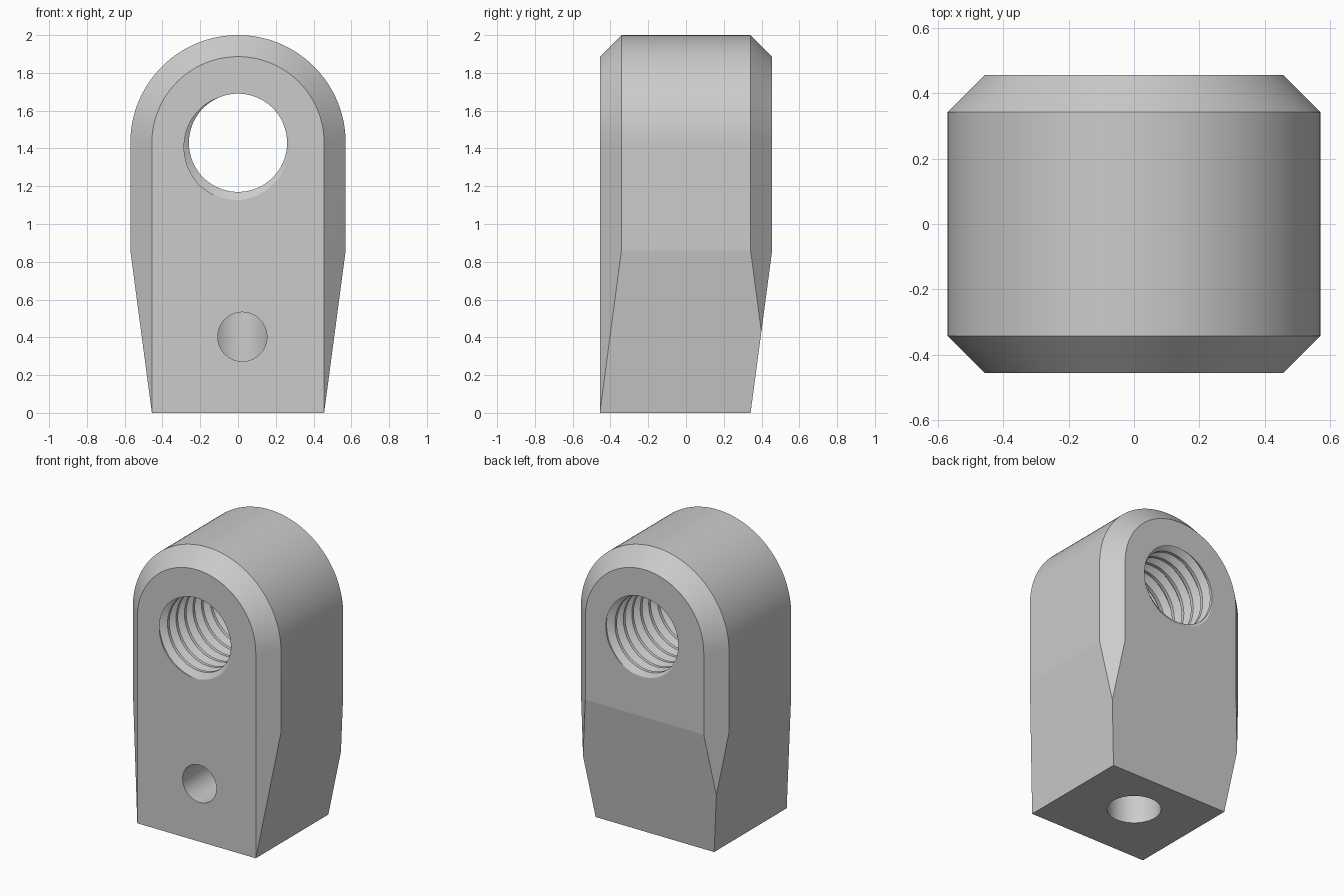
import bpy, bmesh, math
from mathutils import Vector, Matrix

if "Cube" in bpy.data.objects:
    bpy.data.objects.remove(bpy.data.objects["Cube"], do_unlink=True)

R, CHAMFER, DEPTH = 0.57, 0.114, 0.456     # arch radius, edge chamfer, half depth
EYE_Z = 2 - R                              # arch and threaded hole centre
KINK_Z = 0.86                              # where the lower taper begins
SEGS = 96

grey = bpy.data.materials.new("plain_grey")
grey.use_nodes = True
grey.diffuse_color = (0.6, 0.6, 0.6, 1)
grey.node_tree.nodes["Principled BSDF"].inputs["Base Color"].default_value = (0.6, 0.6, 0.6, 1)


def make_object(name, bm):
    bmesh.ops.recalc_face_normals(bm, faces=bm.faces)
    mesh = bpy.data.meshes.new(name)
    bm.to_mesh(mesh)
    bm.free()
    mesh.materials.append(grey)
    obj = bpy.data.objects.new(name, mesh)
    bpy.context.collection.objects.link(obj)
    return obj


def arch_ring(bm, y, inset):
    """Arch outline with straight legs down to the ground."""
    r = R - inset
    angles = [math.pi * i / 64 for i in range(65)]
    pts = [(r, 0)] + [(r * math.cos(a), EYE_Z + r * math.sin(a)) for a in angles] + [(-r, 0)]
    return [bm.verts.new((x, y, z)) for x, z in pts]


# Body: chamfered arch block
bm = bmesh.new()
rings = [arch_ring(bm, y, c) for y, c in
         ((-DEPTH, CHAMFER), (CHAMFER - DEPTH, 0), (DEPTH - CHAMFER, 0), (DEPTH, CHAMFER))]
for a, b in zip(rings, rings[1:]):
    for i in range(len(a) - 1):
        bm.faces.new((a[i], a[i + 1], b[i + 1], b[i]))
bm.faces.new(rings[0])
bm.faces.new(rings[-1])
bm.faces.new([r[0] for r in rings] + [r[-1] for r in reversed(rings)])

# Lower taper on both sides and the back
for point, outward in (((R, 0, KINK_Z), (1, 0)), ((-R, 0, KINK_Z), (-1, 0)),
                       ((0, DEPTH, KINK_Z), (0, 1))):
    normal = Vector((outward[0] * KINK_Z, outward[1] * KINK_Z, -CHAMFER)).normalized()
    bmesh.ops.bisect_plane(bm, geom=bm.verts[:] + bm.edges[:] + bm.faces[:], dist=0.0001,
                           plane_co=point, plane_no=normal, clear_outer=True)
    bmesh.ops.holes_fill(bm, edges=bm.edges[:], sides=0)
body = make_object("body", bm)


def cylinder_cutter(name, radius, length, matrix):
    bm = bmesh.new()
    bmesh.ops.create_cone(bm, cap_ends=True, segments=SEGS, radius1=radius, radius2=radius,
                          depth=length, matrix=matrix)
    return make_object(name, bm)


def thread_cutter(name, r_minor, r_major, pitch):
    """Helical strip closed by an apex at each end."""
    bm = bmesh.new()
    profile = ((-0.0625, r_major), (0.0625, r_major), (0.375, r_minor), (0.625, r_minor))
    steps = SEGS * (math.ceil(2 * DEPTH / pitch) + 4)
    start = -DEPTH - 2 * pitch
    grid = {}
    for i in range(steps + SEGS + 1):
        phi = math.tau * i / SEGS + math.radians(20)
        for k, (key, r) in enumerate(profile if i <= steps else profile[:1]):
            grid[i, k] = bm.verts.new((-r * math.sin(phi), start + pitch * (key + i / SEGS),
                                       EYE_Z - r * math.cos(phi)))
    for i in range(steps):
        for k in range(4):
            up = lambda n: grid[n, k + 1] if k < 3 else grid[n + SEGS, 0]
            bm.faces.new((grid[i, k], grid[i + 1, k], up(i + 1), up(i)))
    rim = [e for e in bm.edges if e.is_boundary]
    apex = {s: bm.verts.new((0, s * 0.9, EYE_Z)) for s in (-1, 1)}
    for e in rim:
        side = 1 if e.verts[0].co.y > 0 else -1
        bm.faces.new((e.verts[0], e.verts[1], apex[side]))
    return make_object(name, bm)


# Threaded eye, blind socket from below, and side hole into the socket
cutters = [
    thread_cutter("thread_cutter", 0.26, 0.303, 0.093),
    cylinder_cutter("socket_cutter", 0.17, 1.0, Matrix.Translation((0, 0, 0.3))),
    cylinder_cutter("side_hole_cutter", 0.13, 0.6,
                    Matrix.Translation((0.023, -0.3, 0.403)) @ Matrix.Rotation(math.pi / 2, 4, 'X')),
]
bpy.context.view_layer.objects.active = body
for cutter in cutters:
    cutter.hide_render = True
    mod = body.modifiers.new(cutter.name, 'BOOLEAN')
    mod.operation = 'DIFFERENCE'
    mod.solver = 'EXACT'
    mod.object = cutter
    bpy.ops.object.modifier_apply(modifier=mod.name)
    bpy.data.objects.remove(cutter, do_unlink=True)

# Smooth curved walls, crisp edges
for obj in bpy.context.selected_objects:
    obj.select_set(False)
body.select_set(True)
bpy.ops.object.shade_smooth_by_angle(angle=math.radians(6))
